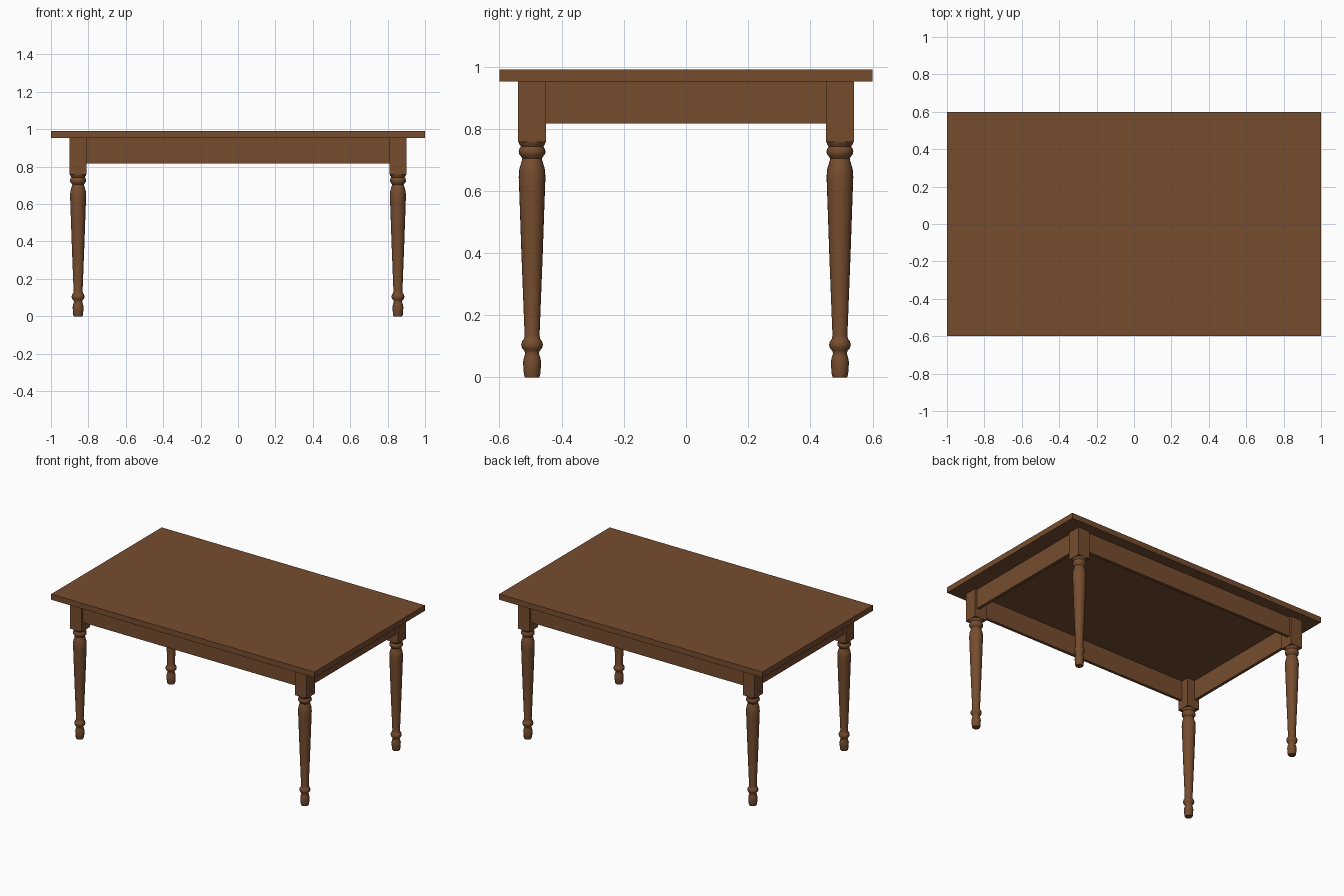
import bpy
import bmesh
import math

cube = bpy.data.objects.get("Cube")
if cube:
    bpy.data.objects.remove(cube, do_unlink=True)

wood = bpy.data.materials.new("brown_wood")
wood.use_nodes = True
colour = (0.18, 0.073, 0.028, 1)
wood.diffuse_color = colour
wood.node_tree.nodes["Principled BSDF"].inputs["Base Color"].default_value = colour


def finish(name, bm):
    mesh = bpy.data.meshes.new(name)
    bmesh.ops.recalc_face_normals(bm, faces=bm.faces)
    bm.to_mesh(mesh)
    bm.free()
    mesh.materials.append(wood)
    obj = bpy.data.objects.new(name, mesh)
    bpy.context.collection.objects.link(obj)
    return obj


def box(name, centre, size):
    bm = bmesh.new()
    bmesh.ops.create_cube(bm, size=1)
    bmesh.ops.scale(bm, vec=size, verts=bm.verts)
    bmesh.ops.translate(bm, vec=centre, verts=bm.verts)
    return finish(name, bm)


def turned(name, x, y, profile, sides=24):
    bm = bmesh.new()
    verts = [bm.verts.new((r, 0, z)) for r, z in profile]
    edges = [bm.edges.new(pair) for pair in zip(verts, verts[1:])]
    bmesh.ops.spin(bm, geom=verts + edges, cent=(0, 0, 0), axis=(0, 0, 1),
                   angle=math.tau, steps=sides)
    bmesh.ops.remove_doubles(bm, verts=bm.verts, dist=0.0001)
    bmesh.ops.translate(bm, vec=(x, y, 0), verts=bm.verts)
    obj = finish(name, bm)
    bpy.ops.object.select_all(action="DESELECT")
    obj.select_set(True)
    bpy.context.view_layer.objects.active = obj
    bpy.ops.object.shade_smooth_by_angle(angle=math.radians(50))


# Table top
TOP, UNDER = 0.99, 0.952
box("table_top", (0, 0, (TOP + UNDER) / 2), (2, 1.2, TOP - UNDER))

# Legs: square block above a turned shaft with bead, taper and foot
LEG_X, LEG_Y, BLOCK, BLOCK_Z = 0.855, 0.495, 0.09, 0.758
PROFILE = [
    (0, 0), (0.023, 0), (0.026, 0.008), (0.028, 0.03), (0.029, 0.05), (0.026, 0.065),
    (0.022, 0.078), (0.025, 0.086), (0.032, 0.094), (0.035, 0.105), (0.032, 0.116),
    (0.026, 0.124), (0.024, 0.135), (0.034, 0.39), (0.042, 0.62), (0.043, 0.645),
    (0.041, 0.67), (0.035, 0.69), (0.031, 0.704), (0.036, 0.711), (0.042, 0.719),
    (0.043, 0.728), (0.040, 0.737), (0.036, 0.743), (0.041, 0.75), (0.044, BLOCK_Z), (0, BLOCK_Z),
]
for side, sx in (("left", 1), ("right", -1)):
    for end, sy in (("front", -1), ("back", 1)):
        x, y = sx * LEG_X, sy * LEG_Y
        turned(f"{end}_{side}_leg", x, y, PROFILE)
        box(f"{end}_{side}_leg_block", (x, y, (BLOCK_Z + UNDER) / 2),
            (BLOCK, BLOCK, UNDER - BLOCK_Z))

# Apron rails, set back slightly from the outer faces of the blocks
RAIL_Z, RAIL, SETBACK = 0.817, 0.02, 0.015
mid, height = (RAIL_Z + UNDER) / 2, UNDER - RAIL_Z
offset = (BLOCK - RAIL) / 2 - SETBACK
for name, s in (("front", -1), ("back", 1)):
    box(f"{name}_rail", (0, s * (LEG_Y + offset), mid),
        (2 * LEG_X - BLOCK, RAIL, height))
for name, s in (("right", -1), ("left", 1)):
    box(f"{name}_rail", (s * (LEG_X + offset), 0, mid),
        (RAIL, 2 * LEG_Y - BLOCK, height))
